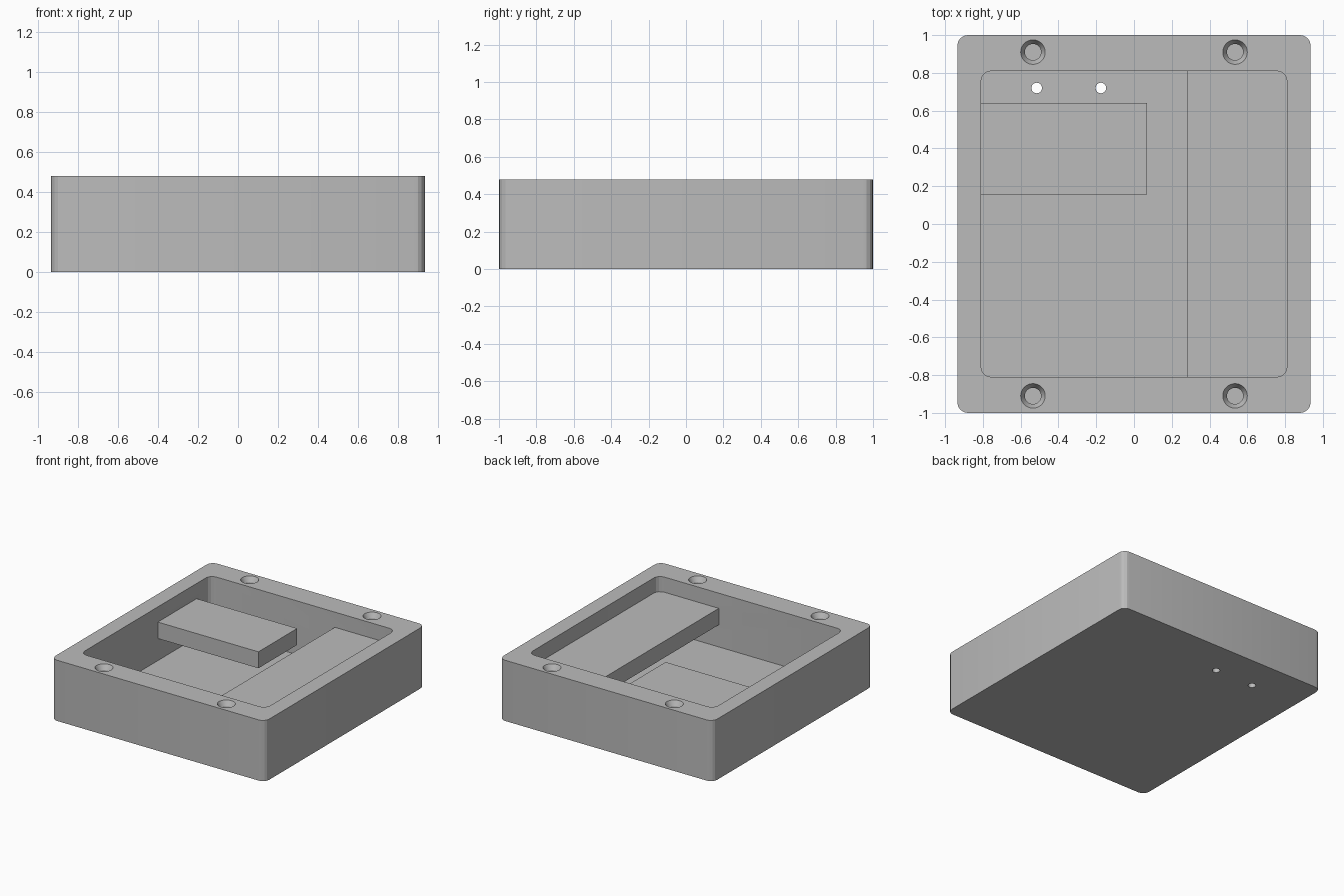
import bpy
import bmesh
import math

cube = bpy.data.objects.get("Cube")
if cube:
    bpy.data.objects.remove(cube, do_unlink=True)

HALF_X, HALF_Y, HEIGHT = 0.935, 1.0, 0.48
CAVITY, FLOOR = 0.81, 0.055
SHELF_LOW, SHELF_TOP = 0.23, 0.36

grey = bpy.data.materials.new("light grey")
grey.use_nodes = True
colour = (0.5, 0.5, 0.5, 1)
grey.diffuse_color = colour
grey.node_tree.nodes["Principled BSDF"].inputs["Base Color"].default_value = colour


def add_object(name, bm):
    bmesh.ops.recalc_face_normals(bm, faces=bm.faces)
    mesh = bpy.data.meshes.new(name)
    bm.to_mesh(mesh)
    bm.free()
    mesh.materials.append(grey)
    obj = bpy.data.objects.new(name, mesh)
    bpy.context.collection.objects.link(obj)
    return obj


def box(name, x, y, z, radius=0.0):
    """Box from (low, high) ranges, with rounded upright corners."""
    bm = bmesh.new()
    bmesh.ops.create_cube(bm, size=1)
    for v in bm.verts:
        v.co = [r[0] if c < 0 else r[1] for c, r in zip(v.co, (x, y, z))]
    if radius:
        upright = [e for e in bm.edges
                   if abs(e.verts[0].co.z - e.verts[1].co.z) > 0.01]
        bmesh.ops.bevel(bm, geom=upright, offset=radius, segments=4,
                        profile=0.5, affect='EDGES')
    return add_object(name, bm)


def lathe(name, x, y, profile):
    """Solid of revolution from (radius, height) points, at x, y."""
    bm = bmesh.new()
    steps = 32
    rings = []
    for r, z in profile:
        angles = [2 * math.pi * i / steps for i in range(steps)]
        rings.append([bm.verts.new((x + r * math.cos(a), y + r * math.sin(a), z))
                      for a in angles])
    for low, high in zip(rings, rings[1:]):
        for i in range(steps):
            j = (i + 1) % steps
            bm.faces.new((low[i], low[j], high[j], high[i]))
    bm.faces.new(rings[0])
    bm.faces.new(rings[-1])
    return add_object(name, bm)


def combine(target, tool, operation):
    mod = target.modifiers.new(operation.lower(), 'BOOLEAN')
    mod.operation = operation
    mod.solver = 'EXACT'
    mod.object = tool
    bpy.context.view_layer.objects.active = target
    bpy.ops.object.modifier_apply(modifier=mod.name)
    bpy.data.objects.remove(tool, do_unlink=True)


# Open tray with rounded corners
tray = box("enclosure_tray", (-HALF_X, HALF_X), (-HALF_Y, HALF_Y), (0, HEIGHT), 0.055)
combine(tray, box("cavity_cutter", (-CAVITY, CAVITY), (-CAVITY, CAVITY),
                  (FLOOR, HEIGHT + 0.1), 0.055), 'DIFFERENCE')

# Overhanging shelves, rooted in the walls
root = CAVITY + 0.06
shelf_z = (SHELF_LOW, SHELF_TOP)
combine(tray, box("long_shelf", (0.28, root), (-root, root), shelf_z), 'UNION')
combine(tray, box("short_shelf", (-root, 0.07), (0.155, 0.64), shelf_z), 'UNION')

# Countersunk blind screw holes in the rim
screw_profile = [(0.043, 0.24), (0.043, HEIGHT - 0.04),
                 (0.065, HEIGHT), (0.065, HEIGHT + 0.1)]
for sx in (-1, 1):
    for sy in (-1, 1):
        combine(tray, lathe("screw_cutter", sx * 0.535, sy * 0.91, screw_profile),
                'DIFFERENCE')

# Small holes through the floor
for x in (-0.515, -0.175):
    combine(tray, lathe("floor_cutter", x, 0.72, [(0.028, -0.1), (0.028, 0.15)]),
            'DIFFERENCE')

# Round holes are smooth, everything else stays crisp
bpy.ops.object.select_all(action='DESELECT')
tray.select_set(True)
bpy.context.view_layer.objects.active = tray
bpy.ops.object.shade_smooth_by_angle(angle=math.radians(11.5))
